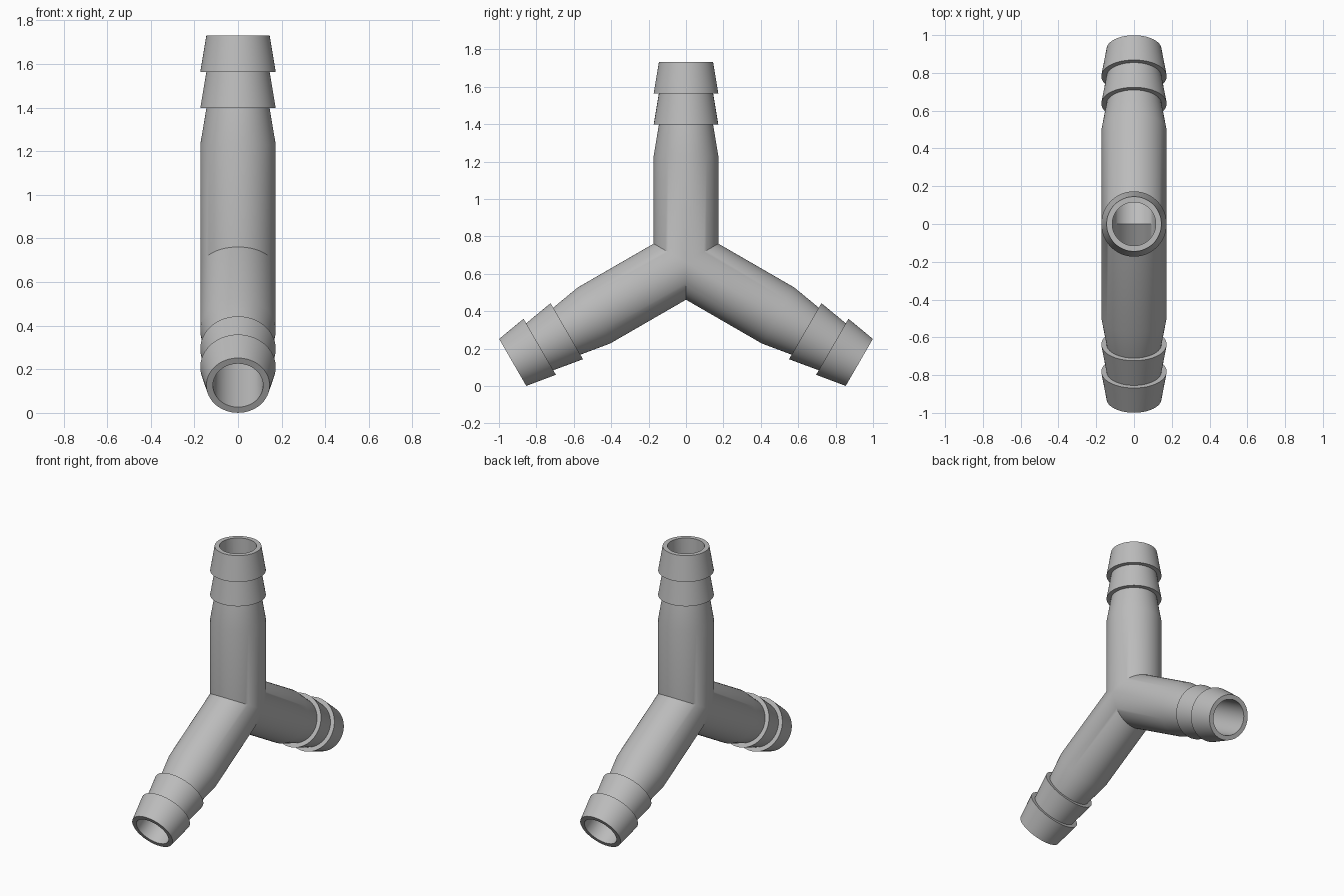
import bpy, bmesh
from math import cos, sin, tan, pi, radians
from mathutils import Matrix

cube = bpy.data.objects.get("Cube")
if cube:
    bpy.data.objects.remove(cube, do_unlink=True)

SEGMENTS = 64
RADIUS, NECK, BORE = 0.173, 0.145, 0.115
LENGTH, BARB = 1.07, 0.167
CENTRE_Z = 0.661

# Grey plastic
grey = bpy.data.materials.new("grey plastic")
grey.use_nodes = True
colour = (0.5, 0.5, 0.5, 1)
grey.diffuse_color = colour
grey.node_tree.nodes["Principled BSDF"].inputs["Base Color"].default_value = colour

# Half section of one arm: (radius, height); None means the mitred joint
profile = [(RADIUS, None)]
for i in (3, 2, 1):
    profile += [(RADIUS, LENGTH - i * BARB), (NECK, LENGTH - (i - 1) * BARB)]
profile += [(BORE, LENGTH), (BORE, None)]


def add_arm(bm, turn):
    """Lathe one barbed hollow arm and tilt it about the x axis."""
    matrix = Matrix.Translation((0, 0, CENTRE_Z)) @ Matrix.Rotation(turn, 4, 'X')
    rings = []
    for radius, height in profile:
        ring = []
        for s in range(SEGMENTS):
            a = 2 * pi * s / SEGMENTS
            x, y = radius * cos(a), radius * sin(a)
            z = abs(y) * tan(radians(30)) if height is None else height
            ring.append(bm.verts.new(matrix @ Matrix.Translation((x, y, z)).translation))
        rings.append(ring)
    for low, high in zip(rings, rings[1:]):
        for s in range(SEGMENTS):
            t = (s + 1) % SEGMENTS
            bm.faces.new((low[s], low[t], high[t], high[s]))


# Three arms welded along their mitres
bm = bmesh.new()
for k in range(3):
    add_arm(bm, k * radians(120))
bmesh.ops.remove_doubles(bm, verts=bm.verts, dist=0.0005)
bmesh.ops.recalc_face_normals(bm, faces=bm.faces)

mesh = bpy.data.meshes.new("hose_connector")
bm.to_mesh(mesh)
bm.free()
mesh.materials.append(grey)
connector = bpy.data.objects.new("hose_connector", mesh)
bpy.context.collection.objects.link(connector)

# Smooth walls with crisp barbs and joints
bpy.ops.object.select_all(action='DESELECT')
connector.select_set(True)
bpy.context.view_layer.objects.active = connector
bpy.ops.object.shade_smooth_by_angle(angle=radians(30))
